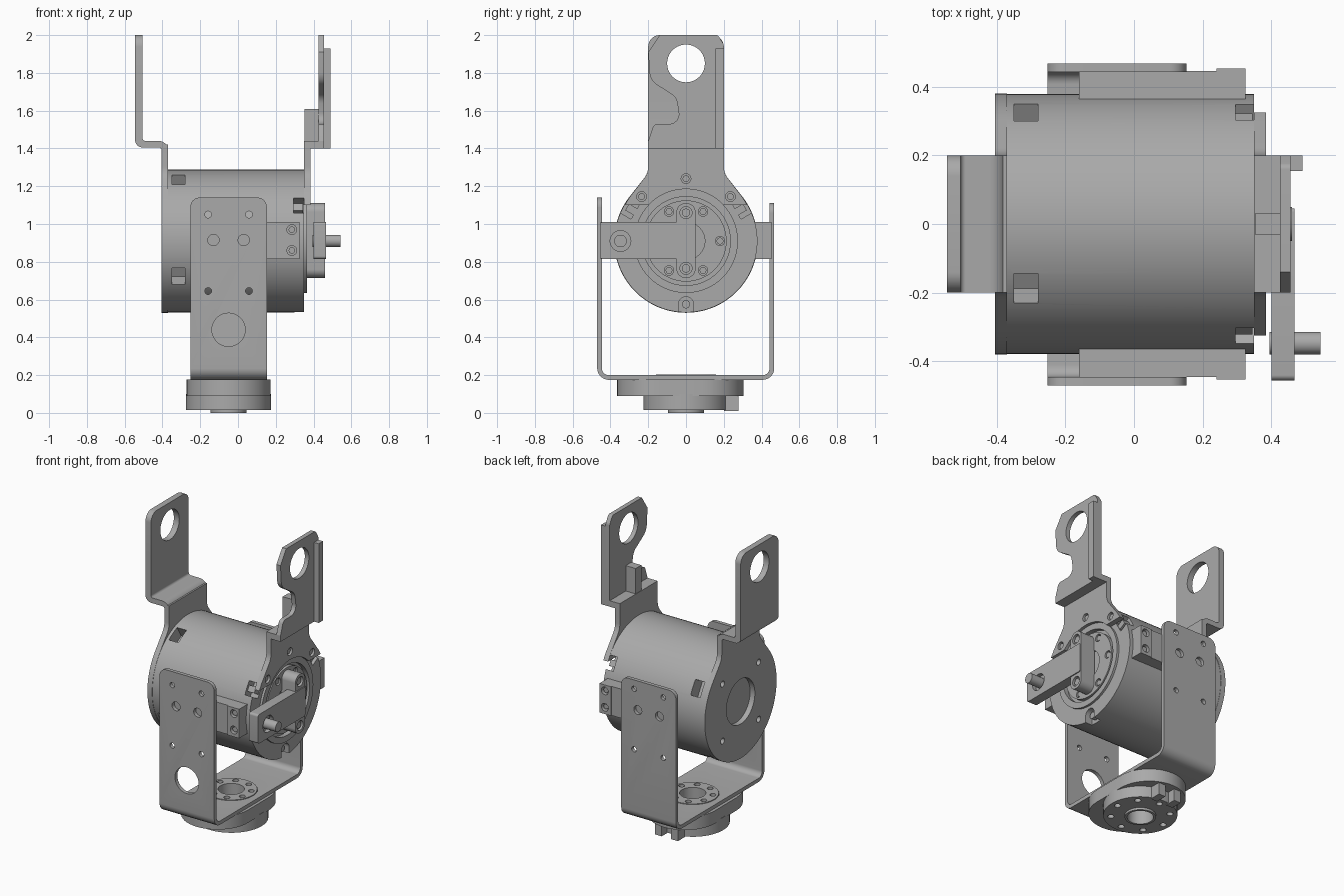
import bpy, bmesh, math
from mathutils import Vector, Matrix

old = bpy.data.objects.get("Cube")
if old:
    bpy.data.objects.remove(old, do_unlink=True)

grey = bpy.data.materials.new("machined_grey")
grey.use_nodes = True
COLOUR = (0.4, 0.4, 0.4, 1)
grey.diffuse_color = COLOUR
grey.node_tree.nodes["Principled BSDF"].inputs["Base Color"].default_value = COLOUR

AXIS_Z = 0.91   # height of the motor axis
BASE_X = -0.05  # centre of the lower fork


def circle(u, v, r, n=32, start=0, end=360):
    steps = n if end - start == 360 else n + 1
    return [(u + r * math.cos(math.radians(start + (end - start) * i / n)),
             v + r * math.sin(math.radians(start + (end - start) * i / n))) for i in range(steps)]


def rect(u0, u1, v0, v1):
    return [(u0, v0), (u1, v0), (u1, v1), (u0, v1)]


def rounded(corners, steps=6):
    """Fillet a polygon given as (u, v, radius) corners."""
    out = []
    for i, (u, v, r) in enumerate(corners):
        p = Vector((u, v))
        a = Vector(corners[i - 1][:2]) - p
        b = Vector(corners[(i + 1) % len(corners)][:2]) - p
        if r == 0:
            out.append((u, v))
            continue
        half = a.angle(b) / 2
        reach = r / math.tan(half)
        a.normalize()
        b.normalize()
        c = p + (a + b).normalized() * (r / math.sin(half))
        d0, d1 = p + a * reach - c, p + b * reach - c
        for k in range(steps + 1):
            t = k / steps
            d = (d0 * (1 - t) + d1 * t).normalized() * r
            out.append(tuple(c + d))
    return out


def prism(name, pts, axis, a, b):
    """Extrude a 2D outline along an axis from a to b."""
    place = {"x": lambda p, d: (d, p[0], p[1]),
             "y": lambda p, d: (p[0], d, p[1]),
             "z": lambda p, d: (p[0], p[1], d)}[axis]
    bm = bmesh.new()
    low = [bm.verts.new(place(p, a)) for p in pts]
    high = [bm.verts.new(place(p, b)) for p in pts]
    bm.faces.new(low)
    bm.faces.new(high)
    for i in range(len(pts)):
        j = (i + 1) % len(pts)
        bm.faces.new((low[i], low[j], high[j], high[i]))
    bmesh.ops.recalc_face_normals(bm, faces=bm.faces)
    mesh = bpy.data.meshes.new(name)
    bm.to_mesh(mesh)
    bm.free()
    mesh.materials.append(grey)
    ob = bpy.data.objects.new(name, mesh)
    bpy.context.collection.objects.link(ob)
    return ob


def cut(ob, *cutters):
    """Subtract the cutters, then discard them."""
    for c in cutters:
        mod = ob.modifiers.new("cut", "BOOLEAN")
        mod.operation, mod.solver, mod.object = "DIFFERENCE", "EXACT", c
    bpy.context.view_layer.update()
    deps = bpy.context.evaluated_depsgraph_get()
    ob.data = bpy.data.meshes.new_from_object(ob.evaluated_get(deps))
    ob.modifiers.clear()
    for c in cutters:
        bpy.data.objects.remove(c, do_unlink=True)


def hole(axis, u, v, r, a, b, n=24):
    return prism("cutter", circle(u, v, r, n), axis, a, b)


def around(ob, angle):
    """Turn a part about the motor axis."""
    pivot = Matrix.Translation((0, 0, AXIS_Z))
    ob.data.transform(pivot @ Matrix.Rotation(math.radians(-angle), 4, "X") @ pivot.inverted())
    return ob


# Motor body with four windows, two lug notches and a lower screw recess
body = prism("motor_body", circle(0, AXIS_Z, 0.378, 96), "x", -0.37, 0.35)
cutters = [around(prism("cutter", rect(-0.05, 0.05, 1.2, 1.4), "x", -0.35, -0.28), a)
           for a in (-30, 60, 150, 240)]
cutters += [around(prism("cutter", rect(-0.045, 0.045, 1.22, 1.4), "x", 0.295, 0.4), a) for a in (-60, 60)]
cutters += [hole("x", 0, AXIS_Z, 0.275, 0.32, 0.4, 64), hole("x", 0, 0.575, 0.04, 0.30, 0.4),
            prism("cutter", rect(-0.04, 0.04, 0.5, 0.575), "x", 0.30, 0.4)]
cut(body, *cutters)
prism("lower_screw", circle(0, 0.575, 0.022, 16), "x", 0.29, 0.33)
for s in (-1, 1):
    around(prism("cap_lug", rect(-0.02, 0.02, 1.21, 1.27), "x", 0.29, 0.345), 60 * s)

# Round end plate with a neck on the rear side
neck_base = math.degrees(math.atan2(0.23, 0.3))
arc = circle(0, AXIS_Z, 0.38, 64, -180 - neck_base, neck_base)
outline = rounded([(-0.2, 1.42, 0)] + [(-0.2, 1.27, 0.1)] + [(u, v, 0) for u, v in arc]
                  + [(0.2, 1.27, 0.1), (0.2, 1.42, 0)])
rear_plate = prism("rear_end_plate", outline, "x", -0.405, -0.37)
cut(rear_plate, hole("x", 0, AXIS_Z, 0.15, -0.5, -0.3, 48),
    *[hole("x", 0.27 * math.sin(t), AXIS_Z + 0.27 * math.cos(t), 0.02, -0.5, -0.3, 16)
      for t in (math.radians(45 + 90 * i) for i in range(4))])

# Rear arm: bent shelf and upright with a pivot hole
step = rounded([(-0.37, 1.38, 0), (-0.37, 1.44, 0.05), (-0.505, 1.44, 0.015), (-0.505, 1.7, 0),
                (-0.545, 1.7, 0), (-0.545, 1.405, 0.04), (-0.405, 1.405, 0.015), (-0.405, 1.38, 0)])
prism("rear_arm_bend", step, "y", -0.2, 0.2)
rear_arm = prism("rear_arm", rounded([(-0.2, 1.7, 0), (0.2, 1.7, 0), (0.2, 2, 0.06), (-0.2, 2, 0.06)]),
                 "x", -0.545, -0.505)
cut(rear_arm, hole("x", 0, 1.85, 0.1, -0.7, -0.4, 40))

# Output-side horseshoe plate and neck
front_plate = prism("output_neck_plate", rounded(
    [(-0.2, 1.44, 0), (-0.2, 1.27, 0.1), (-0.3, 1.14, 0), (-0.325, 1.1, 0),
     (0.325, 1.1, 0), (0.3, 1.14, 0), (0.2, 1.27, 0.1), (0.2, 1.44, 0)]), "x", 0.35, 0.385)
bolts = [(0, 1.24), (-0.235, 1.145), (0.235, 1.145)]
cut(front_plate, hole("x", 0, AXIS_Z, 0.275, 0.3, 0.5, 64),
    *[hole("x", u, v, 0.026, 0.3, 0.5, 16) for u, v in bolts])
for u, v in bolts:
    prism("neck_screw", circle(u, v, 0.018, 16), "x", 0.34, 0.375)

# Output arm: shelf, scalloped upright, side flange and rib
prism("output_shelf", rect(-0.2, 0.2, 1.4, 1.44), "x", 0.35, 0.455)
scallop = rounded([(0.2, 1.44, 0), (0.2, 1.95, 0.03), (0.17, 2, 0.02), (-0.14, 2, 0), (-0.2, 1.91, 0),
                   (-0.19, 1.76, 0.08), (-0.05, 1.67, 0.07), (-0.03, 1.53, 0.05),
                   (-0.17, 1.53, 0.03), (-0.2, 1.44, 0)])
output_arm = prism("output_arm", scallop, "x", 0.425, 0.455)
cut(output_arm, hole("x", 0, 1.85, 0.1, 0.3, 0.6, 40))
prism("output_flange", rect(0.155, 0.2, 1.4, 1.93), "x", 0.455, 0.49)
prism("output_rib", rect(-0.03, 0.03, 1.44, 1.61), "x", 0.352, 0.425)

# Output hub: rim, recessed disc and bolts
rim = prism("hub_rim", circle(0, AXIS_Z, 0.275, 64), "x", 0.31, 0.365)
cut(rim, hole("x", 0, AXIS_Z, 0.235, 0.335, 0.5, 64))
hub = prism("hub_disc", circle(0, AXIS_Z, 0.215, 64), "x", 0.32, 0.36)
hub_bolts = [(0.18 * math.cos(t), AXIS_Z + 0.18 * math.sin(t))
             for t in (math.radians(60 * i) for i in range(6))]
cut(hub, hole("x", 0, AXIS_Z, 0.1, 0.34, 0.5, 40),
    *[hole("x", u, v, 0.025, 0.34, 0.5, 16) for u, v in hub_bolts])
for u, v in hub_bolts:
    prism("hub_bolt", circle(u, v, 0.018, 16), "x", 0.33, 0.355)

# Crank bar, lever and pin
bar = prism("crank_bar", rounded([(-0.05, 0.715, 0.045), (0.05, 0.715, 0.045),
                                  (0.05, 1.11, 0.045), (-0.05, 1.11, 0.045)]), "x", 0.355, 0.46)
cut(bar, *[hole("x", 0, v, 0.032, 0.44, 0.6) for v in (0.765, 1.06)])
for v in (0.765, 1.06):
    prism("crank_bolt", circle(0, v, 0.022, 16), "x", 0.43, 0.452)
lever = prism("lever", rounded([(-0.455, 0.815, 0.015), (0.045, 0.815, 0.01),
                                (0.045, 1.01, 0.01), (-0.455, 1.01, 0.015)]), "x", 0.40, 0.467)
cut(lever, hole("x", -0.347, AXIS_Z, 0.055, 0.44, 0.6))
prism("lever_pin", circle(-0.347, AXIS_Z, 0.033), "x", 0.395, 0.543)

# Lower fork: a U strip with rounded bends and rounded upper corners
channel = rounded([(-0.47, 1.14, 0), (-0.47, 0.175, 0.06), (0.467, 0.175, 0.06), (0.467, 1.11, 0),
                   (0.442, 1.11, 0), (0.442, 0.2, 0.035), (-0.445, 0.2, 0.035), (-0.445, 1.14, 0)])
fork = prism("lower_fork", channel, "x", BASE_X - 0.202, BASE_X + 0.203)
x0, x1, r = BASE_X - 0.21, BASE_X + 0.21, 0.05
cutters = []
for y0, y1, top in ((-0.5, -0.42, 1.14), (0.42, 0.5, 1.11)):
    for s in (-1, 1):
        edge, inner = BASE_X + s * 0.2025, BASE_X + s * (0.2025 - r)
        corner = circle(inner, top - r, r, 8, 0, 90) if s > 0 else circle(inner, top - r, r, 8, 90, 180)[::-1]
        cutters.append(prism("cutter", corner + [(inner, top + 0.02), (edge + s * 0.02, top + 0.02),
                                                 (edge + s * 0.02, top - r)], "y", y0, y1))
plate_holes = [(0.108, 1.05, 0.018), (0.08, 0.915, 0.03), (0.108, 0.645, 0.018)]
cutters += [hole("y", BASE_X + s * u, v, q, -0.6, 0.6, 16) for u, v, q in plate_holes for s in (-1, 1)]
cutters += [hole("y", BASE_X, 0.44, 0.088, -0.6, -0.3, 40), hole("z", BASE_X, 0, 0.16, 0.1, 0.3, 40)]
cut(fork, *cutters)

# Side pads that hold the motor in the fork
for s in (-1, 1):
    prism("side_pad", rect(-0.16, 0.25, 0.815, 1.01), "y", s * 0.35, s * 0.445)
    block = prism("side_block", rect(0.24, 0.325, 0.815, 1.01), "y", s * 0.35, s * 0.452)
    cut(block, *[hole("y", 0.285, v, 0.026, s * 0.42, s * 0.5, 16) for v in (0.86, 0.97)])
    for v in (0.86, 0.97):
        prism("pad_screw", circle(0.285, v, 0.017, 16), "y", s * 0.41, s * 0.44)

# Base coupling: oblong upper body, raised boss, lower disc and connector tabs
stadium = circle(BASE_X, 0.083, 0.222, 24, 0, 180) + circle(BASE_X, -0.143, 0.222, 24, 180, 360)
upper = prism("coupling_upper", stadium, "z", 0.09, 0.176)
boss = prism("coupling_boss", circle(BASE_X, 0, 0.158, 48), "z", 0.17, 0.204)
lower = prism("coupling_lower", circle(BASE_X, 0, 0.225, 64), "z", 0.015, 0.1)
ring = [(BASE_X + 0.125 * math.cos(t), 0.125 * math.sin(t))
        for t in (math.radians(45 * i + 22.5) for i in range(8))]
outer = [(BASE_X + 0.18 * math.cos(t), 0.18 * math.sin(t))
         for t in (math.radians(45 * i) for i in range(8))]
cut(upper, hole("z", BASE_X, 0, 0.08, -0.1, 0.4, 32))
cut(boss, hole("z", BASE_X, 0, 0.08, -0.1, 0.4, 32),
    *[hole("z", u, v, 0.019, 0.185, 0.4, 16) for u, v in ring])
cut(lower, hole("z", BASE_X, 0, 0.08, -0.1, 0.4, 32),
    *[hole("z", u, v, 0.02, -0.1, 0.05, 16) for u, v in outer])
collar = prism("base_collar", circle(BASE_X, 0, 0.095, 40), "z", 0, 0.03)
cut(collar, hole("z", BASE_X, 0, 0.08, -0.1, 0.4, 32))
for s in (-1, 1):
    prism("connector_tab", rect(BASE_X + s * 0.06 - 0.025, BASE_X + s * 0.06 + 0.025, 0.2, 0.278),
          "z", 0.01, 0.095)

# Smooth curved walls, keep machined edges crisp
bpy.ops.object.select_all(action="DESELECT")
for ob in bpy.context.collection.objects:
    if ob.type == "MESH" and grey.name in ob.data.materials:
        ob.select_set(True)
        bpy.context.view_layer.objects.active = ob
bpy.ops.object.shade_smooth_by_angle(angle=math.radians(30))
